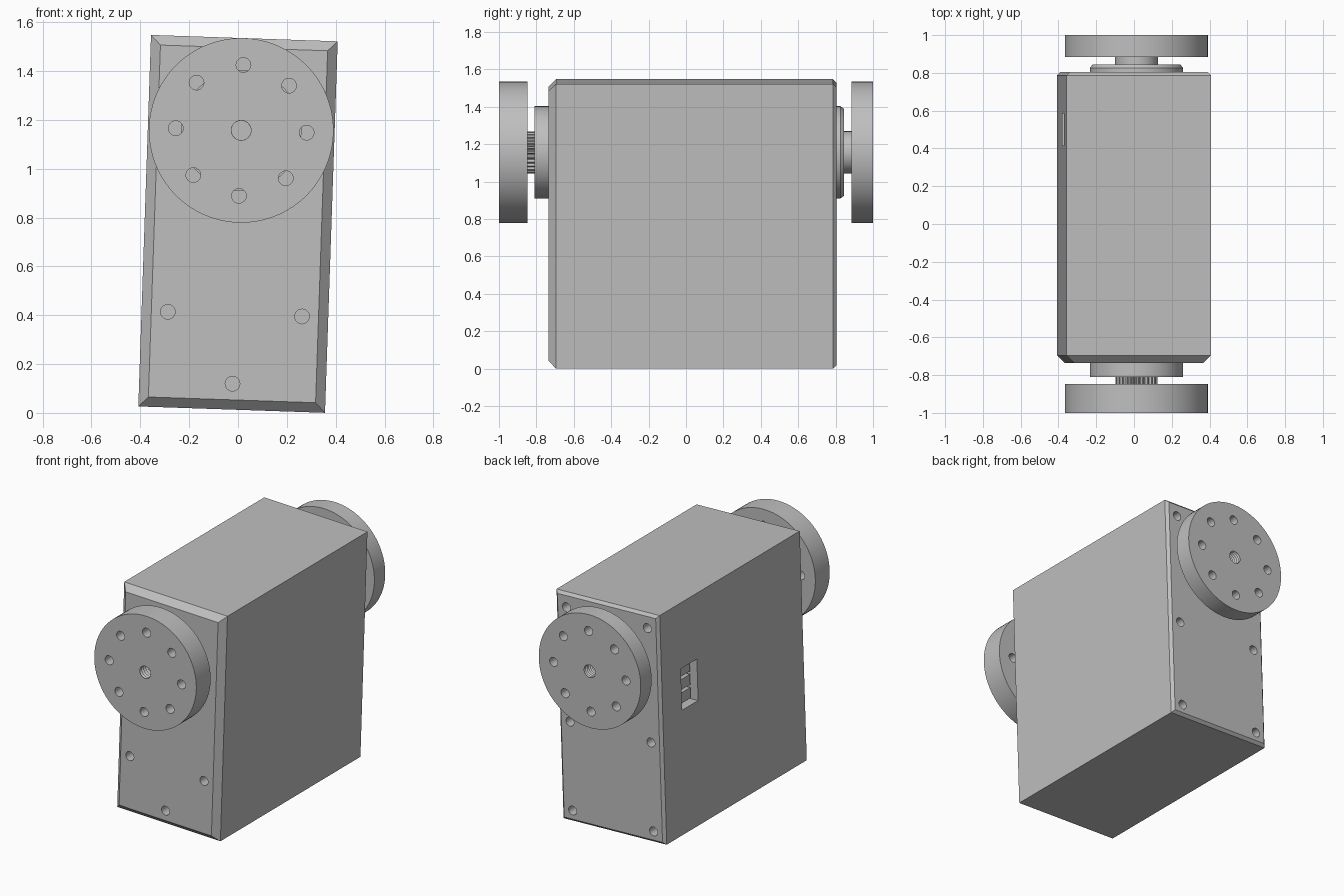
import bpy, bmesh
from math import sin, cos, tau, radians
from mathutils import Matrix

cube = bpy.data.objects.get("Cube")
if cube:
    bpy.data.objects.remove(cube, do_unlink=True)

grey = bpy.data.materials.new("matte grey")
grey.use_nodes = True
colour = (0.52, 0.52, 0.52, 1)
grey.diffuse_color = colour
grey.node_tree.nodes["Principled BSDF"].inputs["Base Color"].default_value = colour

W, H = 0.765, 1.522        # casing width and height
AXIS = 0.383               # shaft height above the casing centre
TILT = Matrix.Translation((0, 0, 0.774)) @ Matrix.Rotation(radians(1.96), 4, 'Y')
parts = []


def circle(y, r, cx=0, cz=AXIS, n=64):
    return [(cx + r * sin(tau * i / n), y, cz + r * cos(tau * i / n)) for i in range(n)]


def rect(y, w, h, cx=0, cz=0):
    return [(cx + a * w / 2, y, cz + b * h / 2)
            for a, b in ((-1, -1), (1, -1), (1, 1), (-1, 1))]


def loft(name, *solids):
    """Each solid is a list of matching rings, skinned and capped."""
    bm = bmesh.new()
    for rings in solids:
        loops = [[bm.verts.new(p) for p in ring] for ring in rings]
        n = len(loops[0])
        for a, b in zip(loops, loops[1:]):
            for i in range(n):
                j = (i + 1) % n
                bm.faces.new((a[i], a[j], b[j], b[i]))
        bm.faces.new(loops[0])
        bm.faces.new(loops[-1])
    bmesh.ops.recalc_face_normals(bm, faces=bm.faces)
    mesh = bpy.data.meshes.new(name)
    bm.to_mesh(mesh)
    bm.free()
    mesh.materials.append(grey)
    obj = bpy.data.objects.new(name, mesh)
    bpy.context.collection.objects.link(obj)
    parts.append(obj)
    return obj


def cut(obj, *solids):
    cutter = loft("cutter", *solids)
    cutter.hide_render = True
    mod = obj.modifiers.new("cut", 'BOOLEAN')
    mod.operation, mod.solver, mod.object = 'DIFFERENCE', 'EXACT', cutter
    bpy.context.view_layer.objects.active = obj
    bpy.ops.object.modifier_apply(modifier=mod.name)
    parts.remove(cutter)
    bpy.data.objects.remove(cutter, do_unlink=True)


def hole(x, z, y0, y1, r=0.03):
    return [circle(y0, r, x, z, 24), circle(y1, r, x, z, 24)]


# Casing: bevelled at the front and, more finely, at the back
casing = loft("casing", [rect(-0.735, W - 0.08, H - 0.08), rect(-0.695, W, H),
                         rect(0.787, W, H), rect(0.805, W - 0.036, H - 0.036)])
front_holes = [(-0.275, -0.37), (0.275, -0.37), (0, -0.655)]
back_holes = [(x, z) for x in (-0.3, 0.3) for z in (0.665, -0.095, -0.685)]
socket = [rect(0.415, 0.24, 0.275, -W / 2, 0.193), rect(0.585, 0.24, 0.275, -W / 2, 0.193)]
cut(casing, socket,
    *[hole(x, z, -0.8, -0.6) for x, z in front_holes],
    *[hole(x, z, 0.65, 0.9) for x, z in back_holes])

# Three contacts inside the side socket
for i in range(3):
    z = 0.193 + (i - 1) * 0.088
    loft("socket_contact", [rect(0.432, 0.08, 0.068, -0.3, z), rect(0.568, 0.08, 0.068, -0.3, z)])


# Threaded bore cutter: alternating wide and narrow rings
def thread(y0, y1, steps=17):
    return [circle(y0 + (y1 - y0) * i / (steps - 1), 0.05 if i % 2 == 0 else 0.04, n=32)
            for i in range(steps)]


def spline(y, teeth=25):
    return [(r * sin(a), y, AXIS + r * cos(a))
            for i in range(teeth * 4)
            for r, a in [(0.112 if i % 4 < 2 else 0.098, tau * i / (teeth * 4))]]


# Collars and shafts
loft("front_collar", [circle(-0.73, 0.247), circle(-0.81, 0.247)])
loft("back_collar", [circle(0.8, 0.247), circle(0.825, 0.247), circle(0.845, 0.232)])
front_shaft = loft("front_spline_shaft", [spline(-0.8), spline(-0.85)])
back_shaft = loft("back_shaft", [circle(0.84, 0.113), circle(0.887, 0.113)])
cut(front_shaft, [circle(-0.9, 0.045, n=32), circle(-0.805, 0.045, n=32)])
cut(back_shaft, [circle(0.92, 0.045, n=32), circle(0.85, 0.045, n=32)])

# Horn discs with eight bolt holes and a threaded centre
for name, y0, y1 in (("front_horn", -1, -0.848), ("back_horn", 1, 0.885)):
    horn = loft(name, [circle(y0, 0.378, n=96), circle(y1, 0.378, n=96)])
    bolts = [hole(0.268 * sin(tau * i / 8), AXIS + 0.268 * cos(tau * i / 8), y0 * 1.05, y1 * 0.97)
             for i in range(8)]
    cut(horn, thread(y0 * 1.01, y1 * 0.99), *bolts)

# Shade, then lean the whole assembly
for obj in parts:
    bpy.ops.object.select_all(action='DESELECT')
    obj.select_set(True)
    bpy.context.view_layer.objects.active = obj
    bpy.ops.object.shade_smooth_by_angle(angle=radians(30))
    obj.matrix_world = TILT
